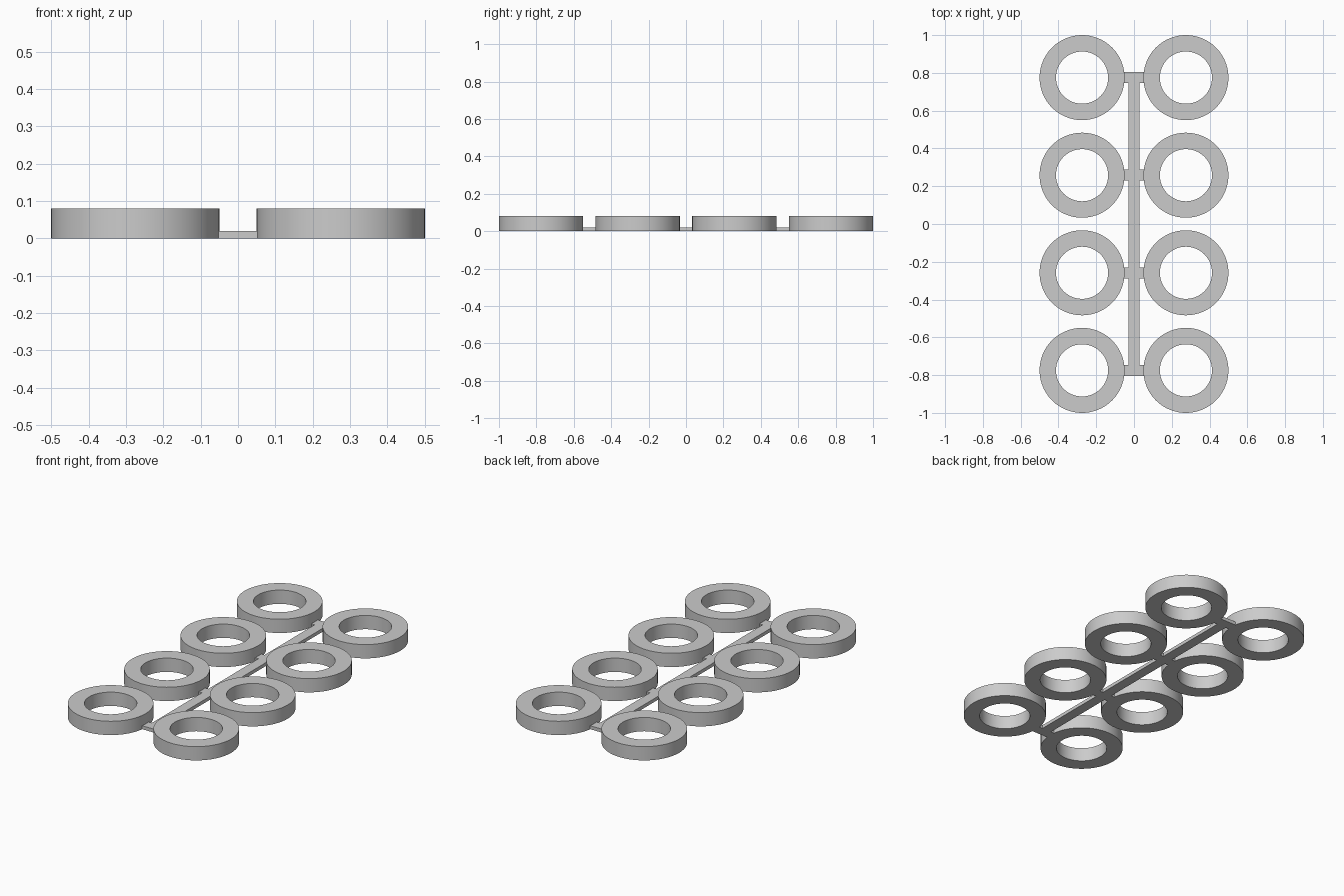
import bpy, bmesh, math

if "Cube" in bpy.data.objects:
    bpy.data.objects.remove(bpy.data.objects["Cube"])

RING_Y = [-0.775, -0.2583, 0.2583, 0.775]
RING_X, R_OUT, R_IN, RING_H = 0.275, 0.225, 0.138, 0.08
SPINE_W, TAB_W, TAB_X, FRAME_H = 0.03, 0.029, 0.056, 0.02
SEGMENTS = 96

grey = bpy.data.materials.new("light grey")
grey.diffuse_color = (0.6, 0.6, 0.6, 1)
grey.use_nodes = True
grey.node_tree.nodes["Principled BSDF"].inputs["Base Color"].default_value = grey.diffuse_color


def finish(name, bm):
    bmesh.ops.recalc_face_normals(bm, faces=bm.faces)
    mesh = bpy.data.meshes.new(name)
    bm.to_mesh(mesh)
    bm.free()
    mesh.materials.append(grey)
    obj = bpy.data.objects.new(name, mesh)
    bpy.context.collection.objects.link(obj)
    return obj


def ring(name, x, y):
    """Flat ring with a square cross-section, spun around its centre."""
    bm = bmesh.new()
    section = [(R_IN, 0), (R_OUT, 0), (R_OUT, RING_H), (R_IN, RING_H)]
    loops = []
    for i in range(SEGMENTS):
        a = 2 * math.pi * i / SEGMENTS
        loops.append([bm.verts.new((r * math.cos(a), r * math.sin(a), z))
                      for r, z in section])
    for i in range(SEGMENTS):
        a, b = loops[i], loops[(i + 1) % SEGMENTS]
        for k in range(4):
            n = (k + 1) % 4
            face = bm.faces.new((a[k], b[k], b[n], a[n]))
            face.smooth = k in (1, 3)  # round walls only
    # keep the rims crisp
    for e in bm.edges:
        if len({f.smooth for f in e.link_faces}) == 2:
            e.smooth = False
    obj = finish(name, bm)
    obj.location = (x, y, 0)


# Two columns of rings
for side, x in (("left", -RING_X), ("right", RING_X)):
    for i, y in enumerate(RING_Y):
        ring(f"{side}_ring_{i + 1}", x, y)

# Thin connecting frame: a spine with a cross tab at each pair of rings
right = []
for i, y in enumerate(RING_Y):
    if i > 0:
        right.append((SPINE_W, y - TAB_W))
    right += [(TAB_X, y - TAB_W), (TAB_X, y + TAB_W)]
    if i < len(RING_Y) - 1:
        right.append((SPINE_W, y + TAB_W))
outline = right + [(-x, y) for x, y in reversed(right)]
bm = bmesh.new()
base = bm.faces.new([bm.verts.new((x, y, 0)) for x, y in outline])
top = bmesh.ops.extrude_face_region(bm, geom=[base], use_keep_orig=True)
bmesh.ops.translate(bm, vec=(0, 0, FRAME_H),
                    verts=[v for v in top["geom"] if isinstance(v, bmesh.types.BMVert)])
finish("connecting_frame", bm)
